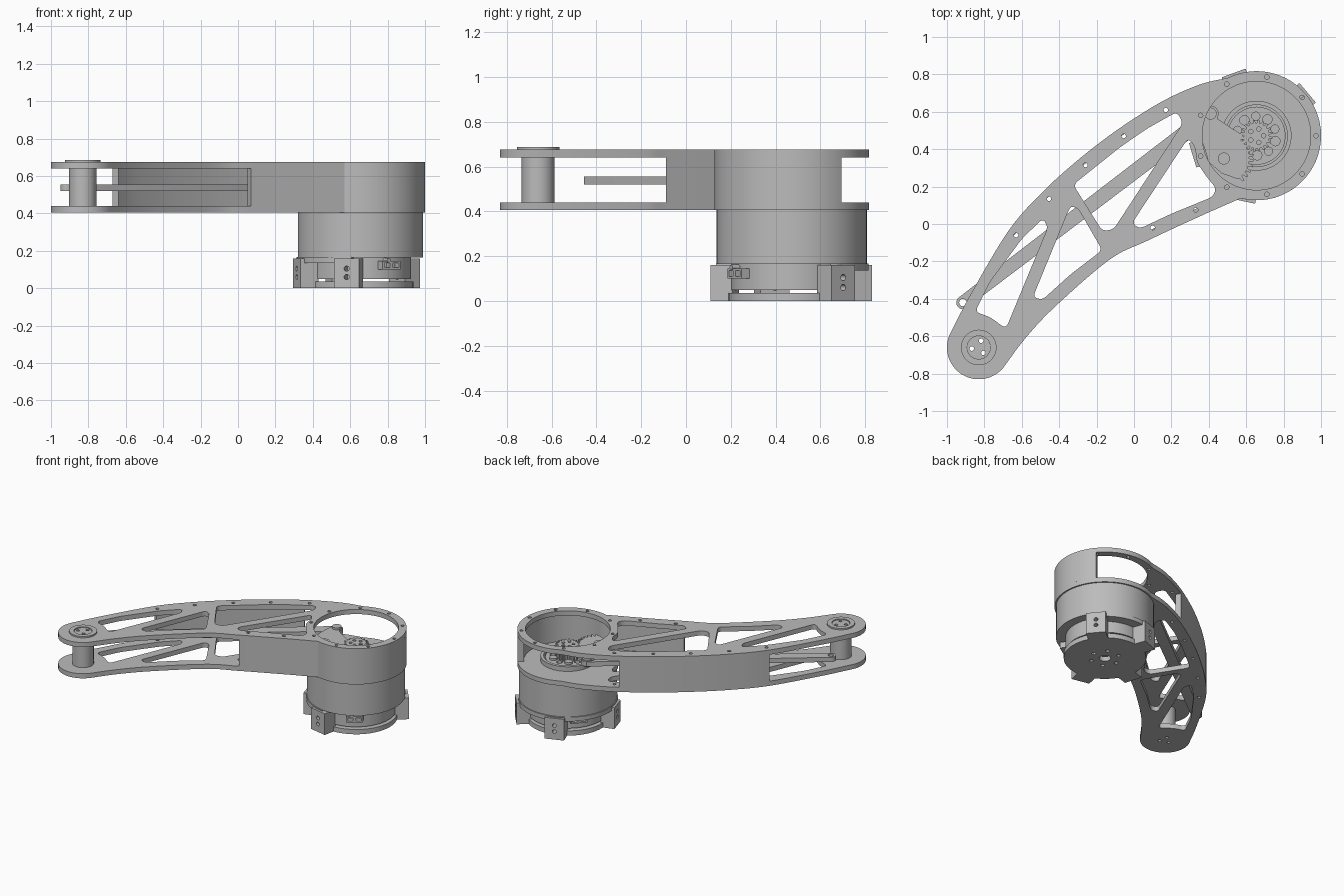
import bpy, bmesh
from math import sin, cos, radians, tau, atan2
from mathutils import Vector, Matrix

cube = bpy.data.objects.get("Cube")
if cube:
    bpy.data.objects.remove(cube, do_unlink=True)

metal = bpy.data.materials.new("satin grey")
metal.use_nodes = True
metal.diffuse_color = (0.5, 0.5, 0.5, 1)
metal.node_tree.nodes["Principled BSDF"].inputs["Base Color"].default_value = (0.5, 0.5, 0.5, 1)

HEAD = Vector((0.655, 0.472))
FOOT = Vector((-0.83, -0.66))
HEAD_R, FOOT_R = 0.345, 0.17


def arc(c, r, a0, a1, n=40):
    angles = [radians(a0 + (a1 - a0) * i / n) for i in range(n + 1)]
    return [Vector((c[0] + r * cos(a), c[1] + r * sin(a))) for a in angles]


def circle(c, r, n=24):
    return arc(c, r, 0, 360, n)[:-1]


def ring_of(c, r, count, hole, start=0):
    return [circle(p, hole, 12) for p in arc(c, r, start, start + 360, count)[:-1]]


def smooth_path(points, steps=6):
    """Catmull-Rom curve through the points."""
    p = [Vector(q) for q in points]
    p = [2 * p[0] - p[1]] + p + [2 * p[-1] - p[-2]]
    out = []
    for a, b, c, d in zip(p, p[1:], p[2:], p[3:]):
        for i in range(steps):
            t = i / steps
            out.append(0.5 * (2 * b + (c - a) * t + (2 * a - 5 * b + 4 * c - d) * t * t
                              + (3 * b - a - 3 * c + d) * t ** 3))
    return out + [p[-2]]


def rounded(points, radius=0.03):
    """Closed polygon with rounded corners."""
    p = [Vector(q) for q in points]
    out = []
    for i, b in enumerate(p):
        a, c = p[i - 1], p[(i + 1) % len(p)]
        s = b + (a - b).normalized() * min(radius, (a - b).length * 0.45)
        e = b + (c - b).normalized() * min(radius, (c - b).length * 0.45)
        for k in range(6):
            t = k / 5
            out.append(s * (1 - t) ** 2 + b * 2 * t * (1 - t) + e * t * t)
    return out


def plate(name, loops, z0, z1, matrix=None):
    """Extrude an outline (first loop) with holes (other loops)."""
    curve = bpy.data.curves.new(name, 'CURVE')
    curve.dimensions = '2D'
    curve.fill_mode = 'BOTH'
    curve.extrude = (z1 - z0) / 2
    for loop in loops:
        s = curve.splines.new('POLY')
        s.points.add(len(loop) - 1)
        for pt, q in zip(s.points, loop):
            pt.co = (q[0], q[1], 0, 1)
        s.use_cyclic_u = True
    temp = bpy.data.objects.new(name + " outline", curve)
    bpy.context.collection.objects.link(temp)
    deps = bpy.context.evaluated_depsgraph_get()
    mesh = bpy.data.meshes.new_from_object(temp.evaluated_get(deps))
    bpy.data.objects.remove(temp, do_unlink=True)
    bm = bmesh.new()
    bm.from_mesh(mesh)
    bmesh.ops.remove_doubles(bm, verts=bm.verts, dist=0.0002)
    bmesh.ops.recalc_face_normals(bm, faces=bm.faces)
    bmesh.ops.translate(bm, verts=bm.verts, vec=(0, 0, (z0 + z1) / 2))
    if matrix:
        bm.transform(matrix)
    bm.to_mesh(mesh)
    bm.free()
    mesh.materials.clear()
    mesh.materials.append(metal)
    ob = bpy.data.objects.new(name, mesh)
    bpy.context.collection.objects.link(ob)
    bpy.ops.object.select_all(action='DESELECT')
    ob.select_set(True)
    bpy.context.view_layer.objects.active = ob
    bpy.ops.object.shade_smooth_by_angle(angle=radians(30))
    return ob


def wall(name, path, thickness, side):
    """Upright wall between the plates, following an edge."""
    inner = []
    for i, p in enumerate(path):
        t = (path[min(i + 1, len(path) - 1)] - path[max(i - 1, 0)]).normalized()
        inner.append(p + Vector((-t.y, t.x)) * thickness * side)
    plate(name, [path + inner[::-1]], 0.44, 0.64)


def gear(c, r_in, r_out, teeth):
    pts = []
    for i in range(teeth):
        for f, r in ((0, r_in), (0.25, r_in), (0.4, r_out), (0.75, r_out), (0.9, r_in)):
            a = tau * (i + f) / teeth
            pts.append(Vector((c[0] + r * cos(a), c[1] + r * sin(a))))
    return pts


# Arm edges
lower = smooth_path([(-0.70, -0.77), (-0.58, -0.61), (-0.42, -0.44), (-0.13, -0.19),
                     (0.07, -0.09), (0.35, 0.04), (0.57, 0.137)])
upper = smooth_path([(-0.98, -0.58), (-0.87, -0.37), (-0.67, -0.035), (-0.49, 0.17),
                     (-0.29, 0.35), (-0.08, 0.51), (0.15, 0.655), (0.35, 0.745), (0.5, 0.781)])
outline = (arc(FOOT, FOOT_R, 152, 318) + lower + arc(HEAD, HEAD_R, -103, 116, 64)
           + upper[::-1][1:-1])

# Truss windows
windows = [
    rounded([(-0.487, 0.03), (-0.6, -0.08), (-0.77, -0.31), (-0.85, -0.47),
             (-0.77, -0.497), (-0.685, -0.56), (-0.46, -0.016)]),
    rounded([(-0.34, 0.096), (-0.30, 0.085), (-0.17, -0.14), (-0.34, -0.27),
             (-0.49, -0.406), (-0.54, -0.39)]),
    rounded([(-0.325, 0.21), (-0.2, 0.31), (-0.075, 0.41), (0.07, 0.51), (0.23, 0.6),
             (0.262, 0.54), (-0.11, -0.03), (-0.17, -0.037)]),
    rounded([(0.29, 0.46), (0.328, 0.41), (0.335, 0.33), (0.39, 0.25), (0.44, 0.19),
             (0.42, 0.145), (0.2, 0.055), (0.03, -0.025), (-0.01, 0.005)]),
]

# Screw holes along the edges and around the head
screws = [circle(p, 0.012, 12) for p in (
    (-0.63, -0.06), (-0.455, 0.135), (-0.26, 0.315), (-0.055, 0.47), (0.17, 0.61),
    (0.1, -0.02), (0.33, 0.075))]
head_screws = ring_of(HEAD, 0.318, 9, 0.012, 0)
foot_screws = ring_of(FOOT, 0.038, 3, 0.012, 70)

plate("top_plate", [outline, circle(HEAD, 0.29, 64)] + windows + screws + head_screws
      + foot_screws, 0.64, 0.675)
plate("bottom_plate", [outline] + windows + screws + foot_screws, 0.405, 0.44)

# Side walls
front_path = [p for p in lower if p.x > 0.05] + arc(HEAD, HEAD_R, -100, 40, 48)
wall("front_wall", front_path, 0.045, 1)
wall("back_wall", [p for p in upper if -0.69 < p.x < 0.14], 0.04, -1)

# Foot joint
plate("foot_spacer", [circle(FOOT, 0.073, 40)] + foot_screws, 0.44, 0.64)
plate("foot_boss", [circle(FOOT, 0.095, 40), circle(FOOT, 0.062, 32)], 0.675, 0.686)
plate("foot_cap", [circle(FOOT, 0.06, 32)] + foot_screws, 0.675, 0.68)

# Link bar with round ends
link_a, link_b = Vector((-0.915, -0.42)), Vector((0.41, 0.59))
d = link_b - link_a
deg = atan2(d.y, d.x) * 360 / tau
plate("link_bar", [arc(link_a, 0.035, deg + 90, deg + 270, 16)
                   + arc(link_b, 0.042, deg - 90, deg + 90, 16),
                   circle(link_a, 0.02, 16)], 0.52, 0.555)

# Toothed sector driven by the pinion
pivot = Vector((0.48, 0.35))
teeth = []
for i in range(10):
    for f, r in ((0, 0.135), (0.3, 0.135), (0.45, 0.16), (0.8, 0.16)):
        a = radians(-55 + 11 * (i + f))
        teeth.append(pivot + Vector((cos(a), sin(a))) * r)
sector = teeth + [Vector(p) for p in ((0.45, 0.56), (0.44, 0.62), (0.39, 0.63),
                                      (0.365, 0.58), (0.36, 0.46), (0.40, 0.33), (0.47, 0.27))]
plate("gear_sector", [sector], 0.53, 0.56)
plate("sector_pivot", [circle(pivot, 0.032)], 0.44, 0.575)
plate("link_pin", [circle(link_b, 0.032)], 0.51, 0.575)

# Motor body and output
plate("motor_body", [circle(HEAD, 0.335, 72)], 0.165, 0.405)
plate("output_ring", [circle(HEAD, 0.187, 56), circle(HEAD, 0.165, 56)], 0.44, 0.475)
plate("output_disc", [circle(HEAD, 0.155, 48)] + ring_of(HEAD, 0.105, 5, 0.022, 20), 0.44, 0.465)
plate("output_bolts", ring_of(HEAD, 0.105, 5, 0.028, 56), 0.46, 0.48)
plate("pinion", [gear(HEAD, 0.068, 0.086, 20)] + ring_of(HEAD, 0.038, 5, 0.012), 0.465, 0.56)

# Motor rear end
plate("rear_housing", [circle(HEAD, 0.27, 64)], 0.05, 0.165)
plate("rear_flange", [arc(HEAD, 0.342, 40, 262, 48) + arc(HEAD, 0.25, 262, 40, 48)], 0.135, 0.167)
plate("rear_cover", [circle(HEAD, 0.282, 64), circle(HEAD, 0.04)]
      + ring_of(HEAD, 0.1, 6, 0.014), 0.0, 0.036)

# Mounting blocks with a pair of side holes
for angle in (40, 110, 197, 258):
    a = radians(angle)
    basis = Matrix(((-sin(a), 0, cos(a), HEAD.x), (cos(a), 0, sin(a), HEAD.y),
                    (0, 1, 0, 0), (0, 0, 0, 1)))
    face = [(-0.068, 0), (0.068, 0), (0.068, 0.16), (-0.068, 0.16)]
    plate("mounting_block", [face, circle((0, 0.06), 0.014, 16), circle((0, 0.105), 0.014, 16)],
          0.255, 0.357, basis)

# Cable sockets
for angle in (-57, 140):
    a = radians(angle)
    basis = Matrix(((-sin(a), 0, cos(a), HEAD.x), (cos(a), 0, sin(a), HEAD.y),
                    (0, 1, 0, 0), (0, 0, 0, 1)))
    socket = [(-0.058, 0.1), (0.058, 0.1), (0.058, 0.145), (-0.058, 0.145)]
    slots = [[(x - 0.018, 0.11), (x + 0.018, 0.11), (x + 0.018, 0.135), (x - 0.018, 0.135)]
             for x in (-0.028, 0.028)]
    plate("cable_socket", [socket] + slots, 0.255, 0.305, basis)
    plate("socket_lug", [circle((-0.02, 0.15), 0.012, 16)], 0.255, 0.31, basis)
